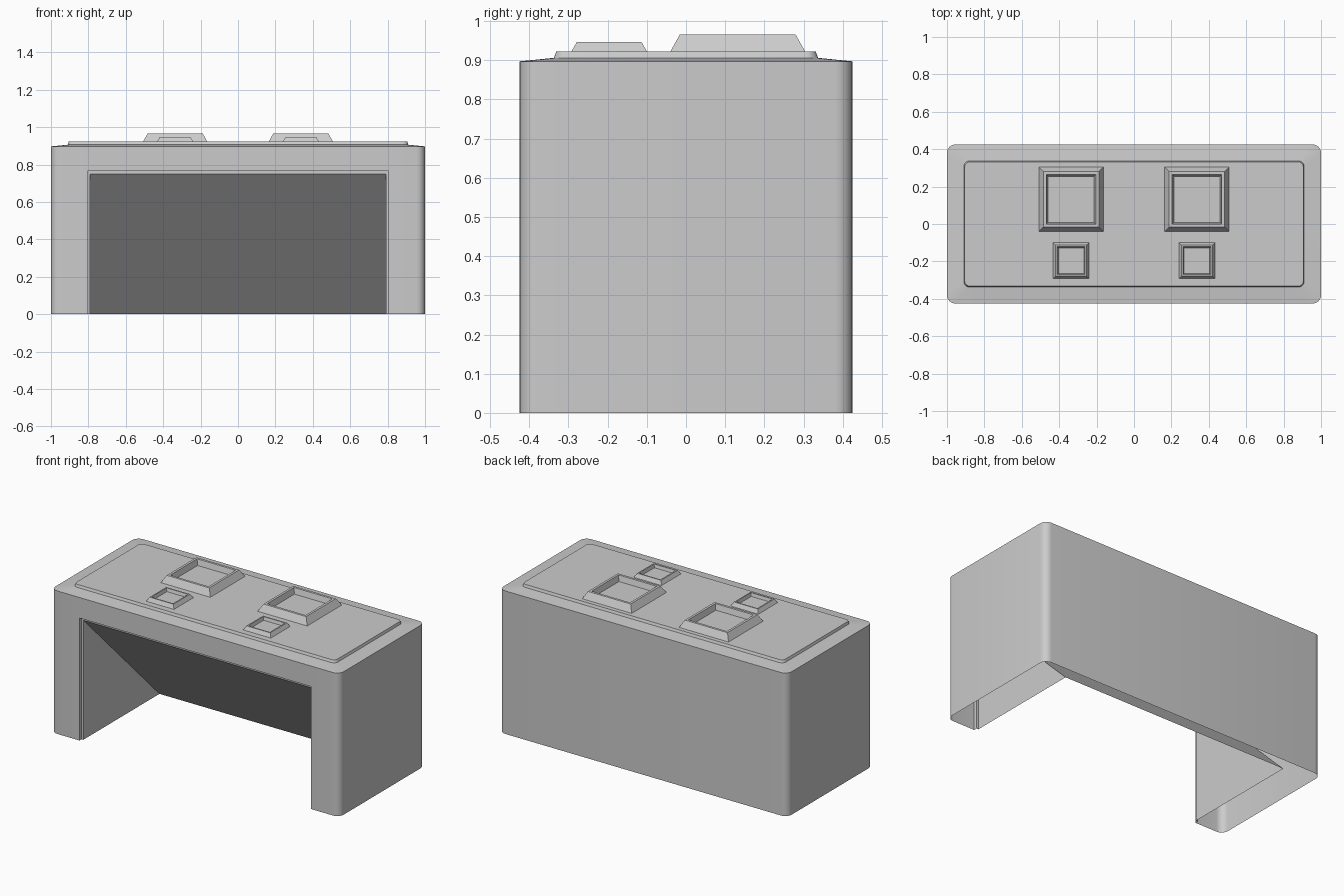
import bpy, math

if "Cube" in bpy.data.objects:
    bpy.data.objects.remove(bpy.data.objects["Cube"])


def make_object(name, verts, faces):
    mesh = bpy.data.meshes.new(name)
    mesh.from_pydata(verts, [], faces)
    mesh.update()
    ob = bpy.data.objects.new(name, mesh)
    bpy.context.collection.objects.link(ob)
    return ob


def skin(loops, closed=True, cap=False):
    """Join equal-length point loops with quads; optionally cap the last loop."""
    n = len(loops[0])
    verts = [p for loop in loops for p in loop]
    faces = []
    for k in range(len(loops) - 1):
        for i in range(n if closed else n - 1):
            j = (i + 1) % n
            faces.append((k * n + i, k * n + j, (k + 1) * n + j, (k + 1) * n + i))
    if cap:
        faces.append(tuple(range((len(loops) - 1) * n, len(loops) * n)))
    return verts, faces


OPEN_X, OPEN_Z = 0.803, 0.768
FRONT = -0.425


def outline(hx, hy, r, z, steps=6):
    """Rounded rectangle that starts and ends at the sides of the front opening."""
    pts = [(OPEN_X, -hy, z)]
    for q, (sx, sy) in enumerate([(1, -1), (1, 1), (-1, 1), (-1, -1)]):
        for s in range(steps + 1):
            a = math.radians(-90 + 90 * q + 90 * s / steps)
            pts.append((sx * (hx - r) + r * math.cos(a),
                        sy * (hy - r) + r * math.sin(a), z))
    return pts + [(-OPEN_X, -hy, z)]


# Outer shell: hollow and open below; front left open up to the header
base = outline(1.0, 0.425, 0.045, 0.0)
head = outline(1.0, 0.425, 0.045, OPEN_Z)
legs_v, legs_f = skin([base, head], closed=False)
upper_v, upper_f = skin([head,
                         outline(1.0, 0.425, 0.045, 0.897),
                         outline(0.91, 0.337, 0.03, 0.906),
                         outline(0.905, 0.331, 0.025, 0.922)], cap=True)
n = len(base)
# the header loop is shared by both skins
shell = make_object("casing_shell", legs_v + upper_v[n:],
                    legs_f + [tuple(i + n for i in f) for f in upper_f])

# Knee space: stepped frame, side walls and sloping back panel


def arch(x, y, z):
    return [(x, y, 0), (x, y, z), (-x, y, z), (-x, y, 0)]


verts, faces = skin([arch(OPEN_X, FRONT, OPEN_Z),
                     arch(OPEN_X, FRONT + 0.02, OPEN_Z),
                     arch(0.79, FRONT + 0.02, 0.75)], closed=False)
verts += [(0.79, 0.35, 0), (-0.79, 0.35, 0)]
faces += [(8, 9, 12), (13, 10, 11), (13, 12, 9, 10)]
recess = make_object("knee_space", verts, faces)


# Raised square trays on the top
def square(cx, cy, h, z):
    return [(cx - h, cy - h, z), (cx + h, cy - h, z),
            (cx + h, cy + h, z), (cx - h, cy + h, z)]


def tray(name, cx, cy, s):
    z0 = 0.922
    rings = [(0.172, 0.0), (0.148, 0.043), (0.133, 0.043), (0.123, 0.008)]
    make_object(name, *skin([square(cx, cy, h * s, z0 + z * s) for h, z in rings], cap=True))


for side, sx in (("left", -1), ("right", 1)):
    tray("large_tray_" + side, sx * 0.336, 0.132, 1.0)
    tray("small_tray_" + side, sx * 0.336, -0.196, 0.56)

# Smooth the rounded corners, keep hard edges
bpy.ops.object.select_all(action='DESELECT')
shell.select_set(True)
bpy.context.view_layer.objects.active = shell
bpy.ops.object.shade_smooth_by_angle(angle=math.radians(30))
